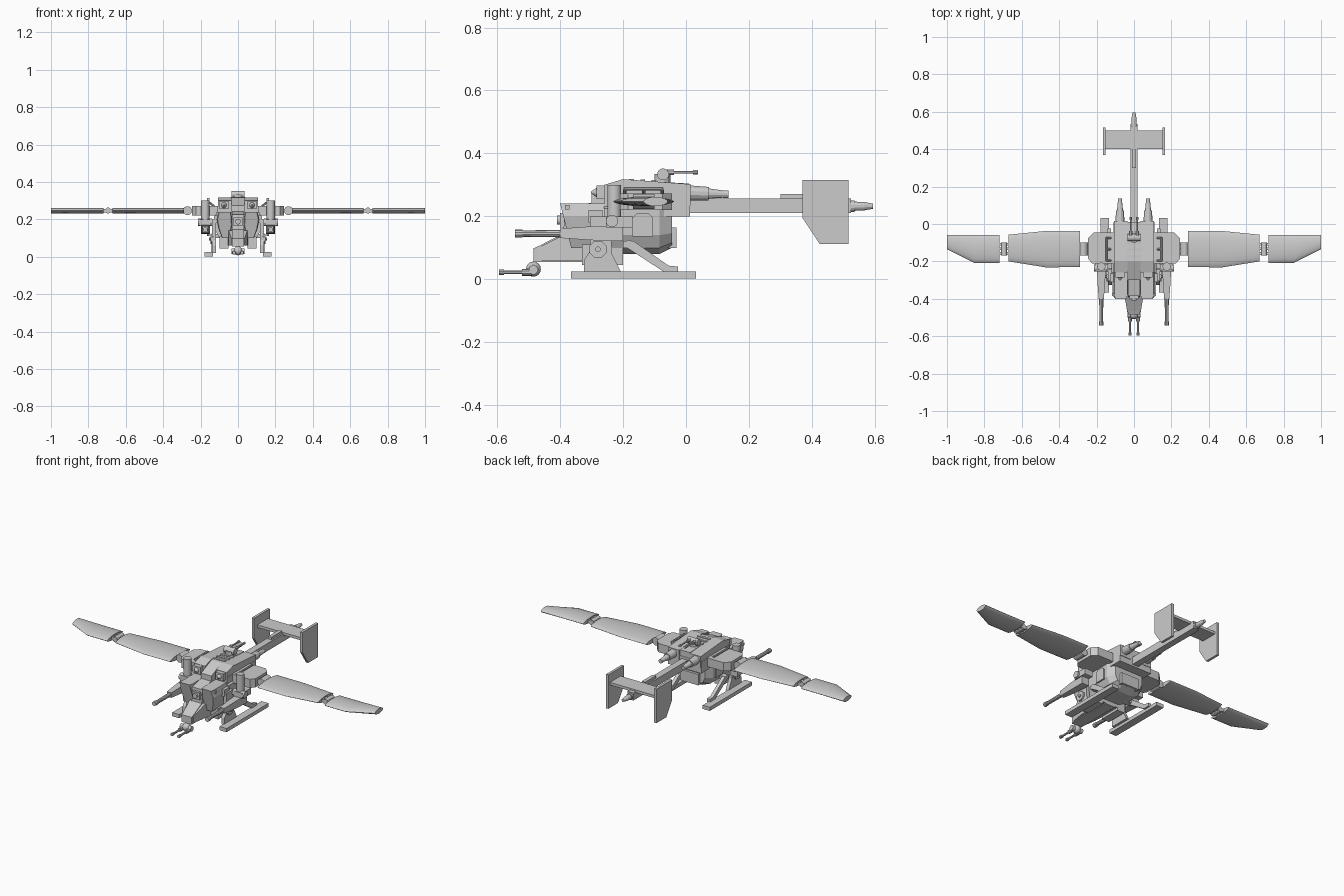
import bpy, bmesh, math
from mathutils import Vector

if "Cube" in bpy.data.objects:
    bpy.data.objects.remove(bpy.data.objects["Cube"])


def loft(name, rings, sym=False):
    """Skin a list of equal-length point rings, cap both ends, optionally mirror in x."""
    bm = bmesh.new()
    vs = [[bm.verts.new(p) for p in r] for r in rings]
    n = len(rings[0])
    for a, b in zip(vs, vs[1:]):
        for i in range(n):
            j = (i + 1) % n
            bm.faces.new((a[i], a[j], b[j], b[i]))
    bm.faces.new(vs[0])
    bm.faces.new(vs[-1])
    bmesh.ops.recalc_face_normals(bm, faces=bm.faces)
    me = bpy.data.meshes.new(name)
    bm.to_mesh(me)
    bm.free()
    ob = bpy.data.objects.new(name, me)
    bpy.context.collection.objects.link(ob)
    if sym:
        m = ob.modifiers.new("Mirror", 'MIRROR')
        m.use_mirror_merge = False
    return ob


def prism(name, pts, axis, lo, hi, sym=False):
    """Extrude a 2D outline along x (pts y,z), y (pts x,z) or z (pts x,y)."""
    put = {'x': lambda p, t: (t, p[0], p[1]), 'y': lambda p, t: (p[0], t, p[1]),
           'z': lambda p, t: (p[0], p[1], t)}[axis]
    return loft(name, [[put(p, t) for p in pts] for t in (lo, hi)], sym)


def box(name, x0, x1, y0, y1, z0, z1, sym=False):
    return prism(name, [(x0, y0), (x1, y0), (x1, y1), (x0, y1)], 'z', z0, z1, sym)


def rod(name, start, end, steps, n=12, sym=False):
    """Turned part: steps are (fraction along start-end, radius)."""
    a, b = Vector(start), Vector(end)
    q = (b - a).to_track_quat('Z', 'Y')
    rings = []
    for t, r in steps:
        rings.append([a.lerp(b, t) + q @ Vector((r * math.cos(2 * math.pi * (i + .5) / n),
                                                 r * math.sin(2 * math.pi * (i + .5) / n), 0))
                      for i in range(n)])
    return loft(name, rings, sym)


def ball(name, c, r, sym=False):
    steps = [(.5 - .5 * math.cos(math.pi * k / 8), max(r * math.sin(math.pi * k / 8), .0005))
             for k in range(9)]
    c = Vector(c)
    return rod(name, c - Vector((0, 0, r)), c + Vector((0, 0, r)), steps, 16, sym)


CYL = [(0, 1), (1, 1)]


def cyl(name, a, b, r, n=12, sym=False):
    return rod(name, a, b, [(t, r) for t, _ in CYL], n, sym)


# Main fuselage: octagonal section with tapered tail end
half = [(.05, .08), (.10, .10), (.12, .14), (.12, .225), (.09, .245)]
sect = half + [(-x, z) for x, z in reversed(half)]
loft("fuselage", [[(x * s, y, .17 + (z - .17) * s) for x, z in sect]
                  for y, s in ((-.26, 1), (-.085, 1), (-.045, .78))])
window = [(-.17, .135), (-.105, .135), (-.105, .195), (-.12, .21), (-.155, .21), (-.17, .195)]
prism("side_window", window, 'x', .117, .126, True)
box("rear_hatch", -.06, .06, -.06, -.03, .10, .165)
prism("rear_deck", [(-.26, .2), (.012, .2), (.012, .27), (-.26, .27)], 'x', -.11, .11)

# Twin cockpit pods with tapering glass fronts
pod = [(.045, .10), (.085, .10), (.105, .15), (.115, .20), (.105, .24), (.035, .24), (.03, .17)]
loft("cockpit_pod", [[(.07 + (x - .07) * s, y + (.24 - z) * k, z) for x, z in pod]
                     for y, s, k in ((-.40, .86, .25), (-.38, 1, .2), (-.24, 1, 0))], True)
box("cockpit_sill", .035, .118, -.385, -.37, .222, .236, True)
box("cheek_vent", .10, .128, -.31, -.265, .18, .22, True)

# Central nose and keel
prism("nose", [(-.485, .055), (-.485, .098), (-.465, .107), (-.39, .145), (-.385, .225),
               (-.27, .25), (-.2, .25), (-.2, .055)], 'x', -.033, .033)
loft("nose_cheeks", [[(w, y, .06), (w, y, h), (-w, y, h), (-w, y, .06)]
                     for y, w, h in ((-.47, .036, .10), (-.39, .05, .14), (-.2, .06, .15))])
box("nose_sensor", -.025, .025, -.40, -.37, .165, .21)
cyl("nose_lamp", (0, -.41, .188), (0, -.39, .188), .015)
box("belly_box", .05, .10, -.33, -.2, .045, .11, True)

# Chin gun turret
ball("chin_turret", (0, -.485, .032), .024)
cyl("chin_axle", (-.036, -.485, .03), (.036, -.485, .03), .015)
rod("chin_gun", (.022, -.49, .022), (.022, -.595, .022),
    [(0, .011), (.3, .011), (.3, .006), (.85, .006), (.85, .009), (1, .009)], 10, True)

# Spine and engine housings
prism("spine", [(-.30, .24), (-.30, .275), (-.2, .316), (.01, .304), (.01, .24)], 'x', -.034, .034)
prism("engine_housing", [(-.26, .235), (-.26, .30), (-.2, .318), (.015, .302), (.015, .235)],
      'x', .036, .108, True)
box("engine_intake", .05, .10, -.285, -.255, .255, .298, True)
rod("intake_cone", (.075, -.28, .276), (.075, -.302, .276), [(0, .018), (1, .003)], 12, True)
rod("exhaust", (.075, .01, .274), (.075, .135, .27),
    [(0, .025), (.5, .022), (.5, .017), (.85, .012), (1, .012)], 12, True)
for k in range(3):
    box("spine_slat", -.04, .04, -.18 + k * .035, -.165 + k * .035, .305, .319 - .002 * k)

# Rear-facing roof gun
cyl("roof_mount", (0, -.075, .30), (0, -.075, .335), .026)
cyl("roof_drum", (-.034, -.073, .333), (.034, -.073, .333), .019)
rod("roof_gun", (.018, -.07, .34), (.018, .038, .34),
    [(0, .010), (.3, .010), (.3, .005), (.85, .005), (.85, .007), (1, .007)], 8, True)

# Wing root blocks with hand rails
root = [(.08, -.21), (.225, -.21), (.245, -.185), (.245, -.075), (.215, -.045), (.08, -.045)]
prism("wing_root", root, 'z', .22, .272, True)
cyl("rail", (.148, -.195, .287), (.148, -.075, .287), .006, 8, True)
for y in (-.195, -.135, -.075):
    cyl("rail_post", (.125, y, .268), (.148, y, .287), .006, 8, True)


# Folding wings: lens sections lofted along x
def airfoil(x, y0, y1, t=.015, n=16):
    out = []
    for i in range(n):
        a = 2 * math.pi * i / n
        s = math.sin(a)
        out.append((x, (y0 + y1) / 2 + (y1 - y0) / 2 * math.cos(a), .247 + t * s * abs(s) ** .2))
    return out


wing = [loft("inner_wing", [airfoil(x, a, b) for x, a, b in
                            ((.29, -.23, -.037), (.47, -.232, -.037), (.67, -.2, -.057))], True),
        loft("outer_wing", [airfoil(x, a, b) for x, a, b in
                            ((.72, -.208, -.058), (.855, -.208, -.058), (1, -.135, -.058))], True)]

# Wing hinges
for x, r in ((.27, .024), (.695, .016)):
    cyl("hinge_pin", (x, -.168, .247), (x, -.10, .247), r, 12, True)
    for y in (-.165, -.14, -.115):
        box("hinge_lug", x - .034, x + .034, y, y + .014, .238, .256, True)

# Wing cannons on vertical pivots
cyl("cannon_pivot", (.175, -.228, .17), (.175, -.228, .30), .022, 16, True)
box("cannon_bracket", .15, .205, -.255, -.17, .165, .2, True)
loft("cannon_body", [[(.175 + sx * w, y, .146 + sz * h) for sx, sz in
                      ((-1, -1), (1, -1), (1, 1), (-1, 1))]
                     for y, w, h in ((-.2, .024, .025), (-.3, .021, .022), (-.4, .014, .015))], True)
rod("cannon_barrel", (.175, -.39, .145), (.175, -.543, .145),
    [(0, .012), (.85, .010), (.85, .013), (1, .013)], 10, True)
cyl("cannon_drum", (.14, -.235, .185), (.215, -.235, .185), .02, 12, True)

# Landing skids and struts
box("skid", .133, .18, -.365, .032, .003, .025, True)
leg = [(-.325, .02), (-.325, .06), (-.305, .09), (-.305, .20), (-.24, .20), (-.235, .08), (-.205, .02)]
prism("front_leg", leg, 'x', .118, .138, True)
cyl("leg_disc", (.13, -.28, .095), (.148, -.28, .095), .029, 8, True)
cyl("leg_hub", (.145, -.28, .095), (.154, -.28, .095), .009, 8, True)
strut = [(-.2, .108), (-.185, .125), (-.165, .12), (-.055, .043), (-.025, .04), (-.025, .02), (-.065, .02)]
prism("rear_strut", strut, 'x', .122, .142, True)
box("strut_pin", .09, .14, -.2, -.165, .10, .122, True)

# Tail boom, tail plane, fins and tail gun
box("tail_boom", -.02, .02, -.02, .525, .211, .256)
box("boom_fairing", -.011, .011, .30, .40, .25, .271)
box("boom_collar", -.034, .034, -.03, .012, .2, .27)
box("tail_plane", -.16, .16, .40, .50, .248, .264)
fin = [(.37, .315), (.517, .315), (.517, .112), (.425, .112), (.37, .195)]
prism("tail_fin", fin, 'x', .152, .167, True)
rod("tail_gun", (0, .51, .232), (0, .595, .232),
    [(0, .019), (.3, .019), (.3, .015), (.65, .014), (.95, .009), (1, .009)], 12)

# Smooth the curved wing skins, keep hard edges
for ob in bpy.context.collection.objects:
    ob.select_set(ob in wing or ob.name.startswith(("chin_turret", "cannon_pivot")))
bpy.context.view_layer.objects.active = wing[0]
bpy.ops.object.shade_smooth_by_angle(angle=math.radians(35))
